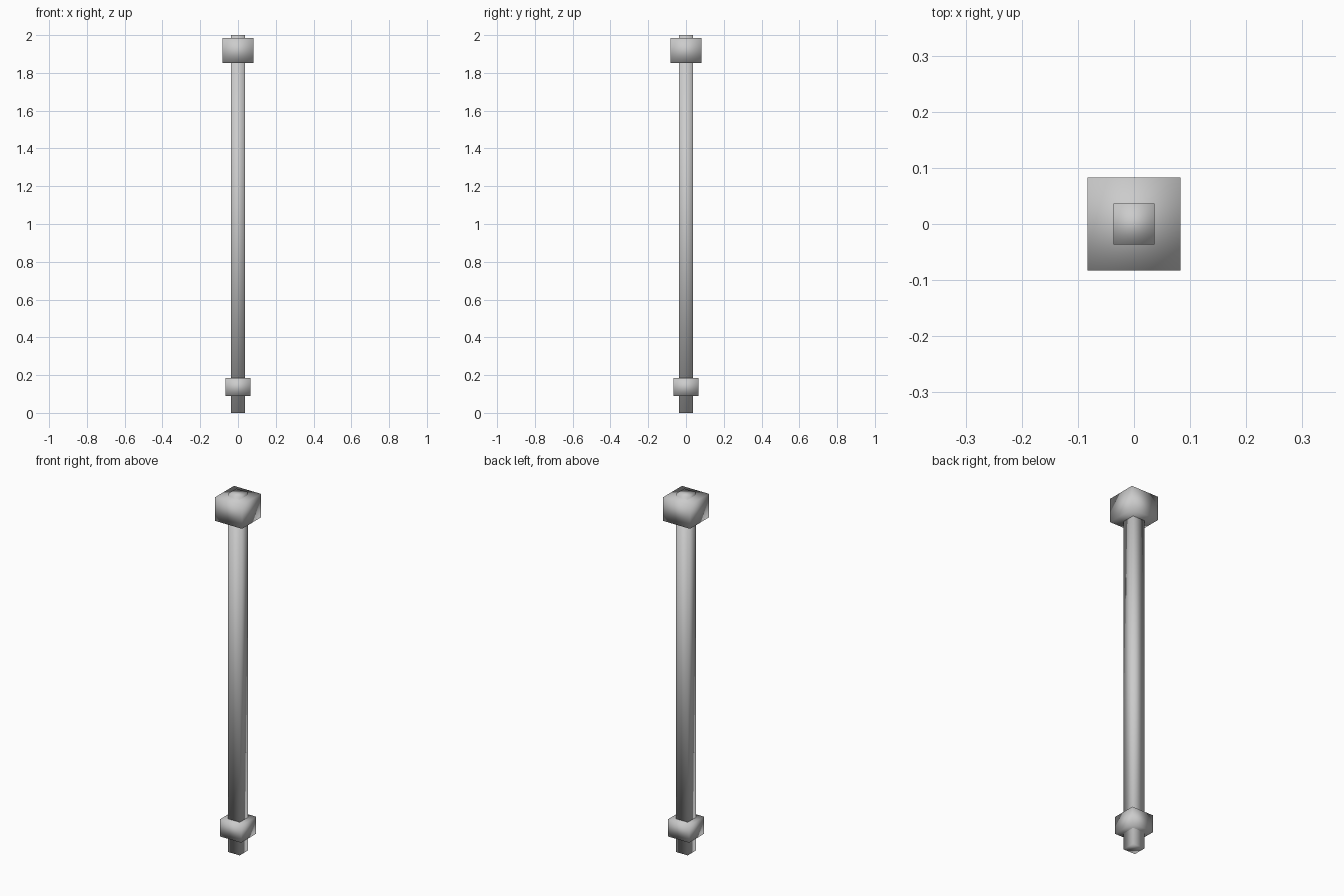
import bpy

if "Cube" in bpy.data.objects:
    bpy.data.objects.remove(bpy.data.objects["Cube"])


def block(name, width, z0, z1):
    """Square smooth-shaded box, centred on the z axis, from z0 to z1."""
    bpy.ops.mesh.primitive_cube_add(size=1, location=(0, 0, (z0 + z1) / 2))
    ob = bpy.context.object
    ob.name = name
    ob.scale = (width, width, z1 - z0)
    bpy.ops.object.transform_apply(location=False, rotation=False, scale=True)
    bpy.ops.object.shade_smooth()
    return ob


# Long square shaft
block("shaft", 0.073, 0.0, 2.0)
# Large collar near the top
block("upper_collar", 0.166, 1.853, 1.985)
# Smaller collar near the foot
block("lower_collar", 0.132, 0.09, 0.185)
